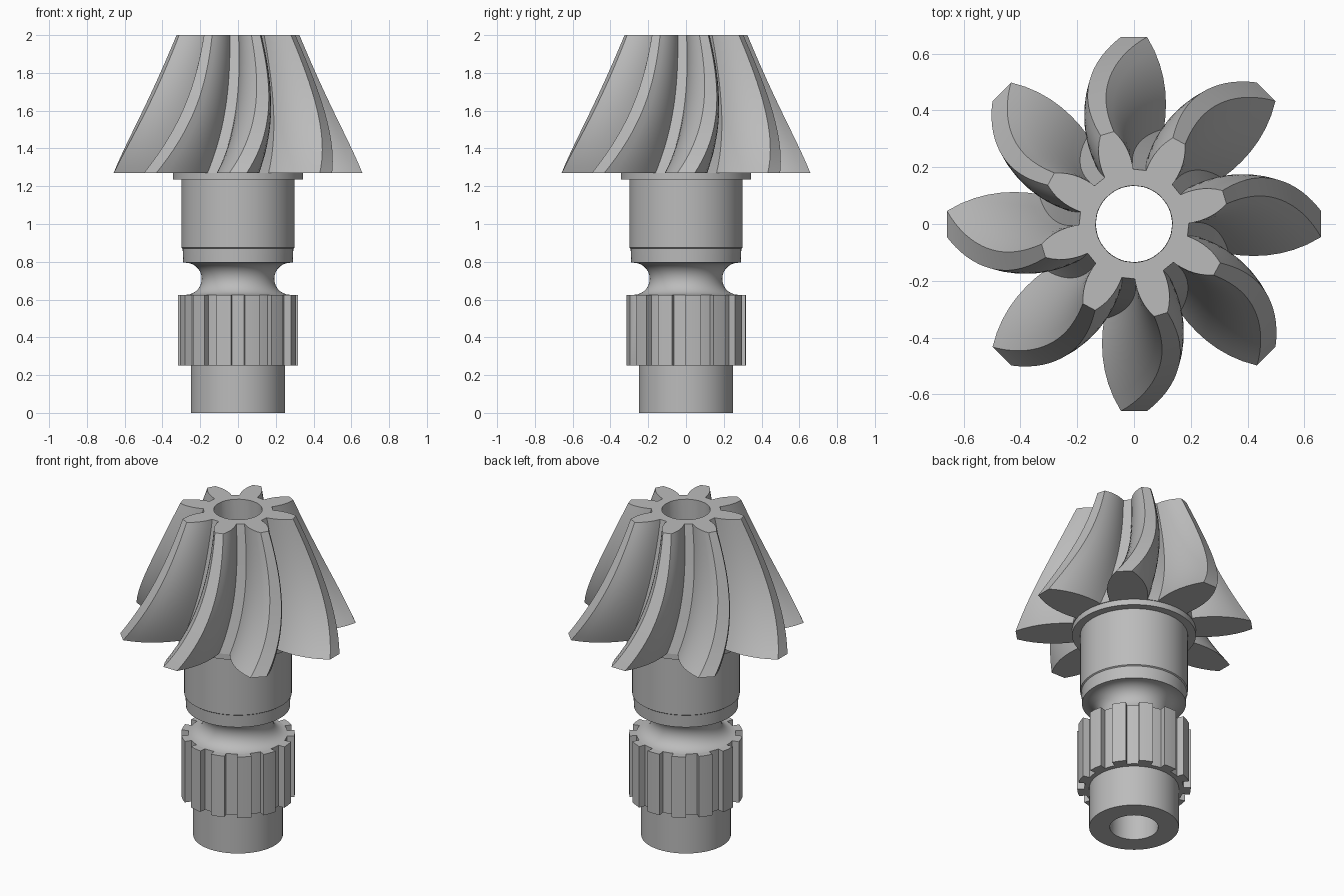
import bpy, bmesh
from math import sin, cos, pi, radians

cube = bpy.data.objects.get("Cube")
if cube:
    bpy.data.objects.remove(cube)

steel = bpy.data.materials.new("grey_steel")
steel.use_nodes = True
GREY = (0.5, 0.5, 0.5, 1)
steel.diffuse_color = GREY
steel.node_tree.nodes["Principled BSDF"].inputs["Base Color"].default_value = GREY

BORE = 0.135


def loft(name, rings):
    """Skin a closed loop of closed rings, each a list of (radius, angle, z)."""
    bm = bmesh.new()
    loops = [[bm.verts.new((r * cos(a), r * sin(a), z)) for r, a, z in ring]
             for ring in rings]
    count = len(loops[0])
    for i, low in enumerate(loops):
        high = loops[(i + 1) % len(loops)]
        for j in range(count):
            k = (j + 1) % count
            bm.faces.new((low[j], low[k], high[k], high[j]))
    bmesh.ops.recalc_face_normals(bm, faces=bm.faces)
    mesh = bpy.data.meshes.new(name)
    bm.to_mesh(mesh)
    bm.free()
    mesh.materials.append(steel)
    obj = bpy.data.objects.new(name, mesh)
    bpy.context.collection.objects.link(obj)
    bpy.ops.object.select_all(action="DESELECT")
    obj.select_set(True)
    bpy.context.view_layer.objects.active = obj
    bpy.ops.object.shade_smooth_by_angle(angle=radians(28))
    return obj


# Turned shaft with a round groove, bearing seat, collar and through bore
groove = [(0.277 - 0.085 * sin(pi * i / 14), 0.71 - 0.085 * cos(pi * i / 14))
          for i in range(15)]
profile = [(BORE, 0), (0.25, 0), (0.25, 0.3), (0.27, 0.3)] + groove + [
    (0.29, 0.795), (0.293, 0.87), (0.3, 0.875), (0.3, 1.235),
    (0.345, 1.235), (0.345, 1.27), (BORE, 1.27)]
SIDES = 80
loft("shaft", [[(r, 2 * pi * j / SIDES, z) for j in range(SIDES)]
               for r, z in profile])

# Splined section: straight teeth with one gap centred at the front
TEETH = 13
GAP, TOOTH = radians(6.5), pi / TEETH
outline = []
for k in range(TEETH):
    mid = -pi / 2 + 2 * pi * k / TEETH
    outline += [(0.277, mid - GAP), (0.277, mid), (0.277, mid + GAP),
                (0.317, mid + GAP), (0.317, mid + TOOTH),
                (0.317, mid + 2 * TOOTH - GAP)]
loft("spline_teeth", [[(r if outer else 0.2, a, z) for r, a in outline]
                      for outer, z in ((0, 0.25), (1, 0.25), (1, 0.625), (0, 0.625))])

# Spiral bevel gear: eight curved teeth tapering to the top
STEPS, LAYERS = 7, 24


def gear_ring(t, bore=False):
    root, tip = 0.35 - 0.157 * t, 0.66 - 0.327 * t
    twist = radians(43.5 * t - 27 * t * t)
    ring = []
    for k in range(8):
        mid = k * pi / 4 + twist
        flank = []
        for i in range(STEPS + 1):
            u = i / STEPS
            half = radians(17.5 - 1.8 * t - (7.5 - 2 * t) * u - 6 * u * u)
            flank.append((root + (tip - root) * u, half))
        ring += [(r, mid - h) for r, h in flank]
        ring += [(r, mid + h) for r, h in reversed(flank)]
    return [(BORE if bore else r, a, 1.27 + 0.73 * t) for r, a in ring]


rings = [gear_ring(i / LAYERS) for i in range(LAYERS + 1)]
loft("bevel_gear", rings + [gear_ring(1, True), gear_ring(0, True)])
